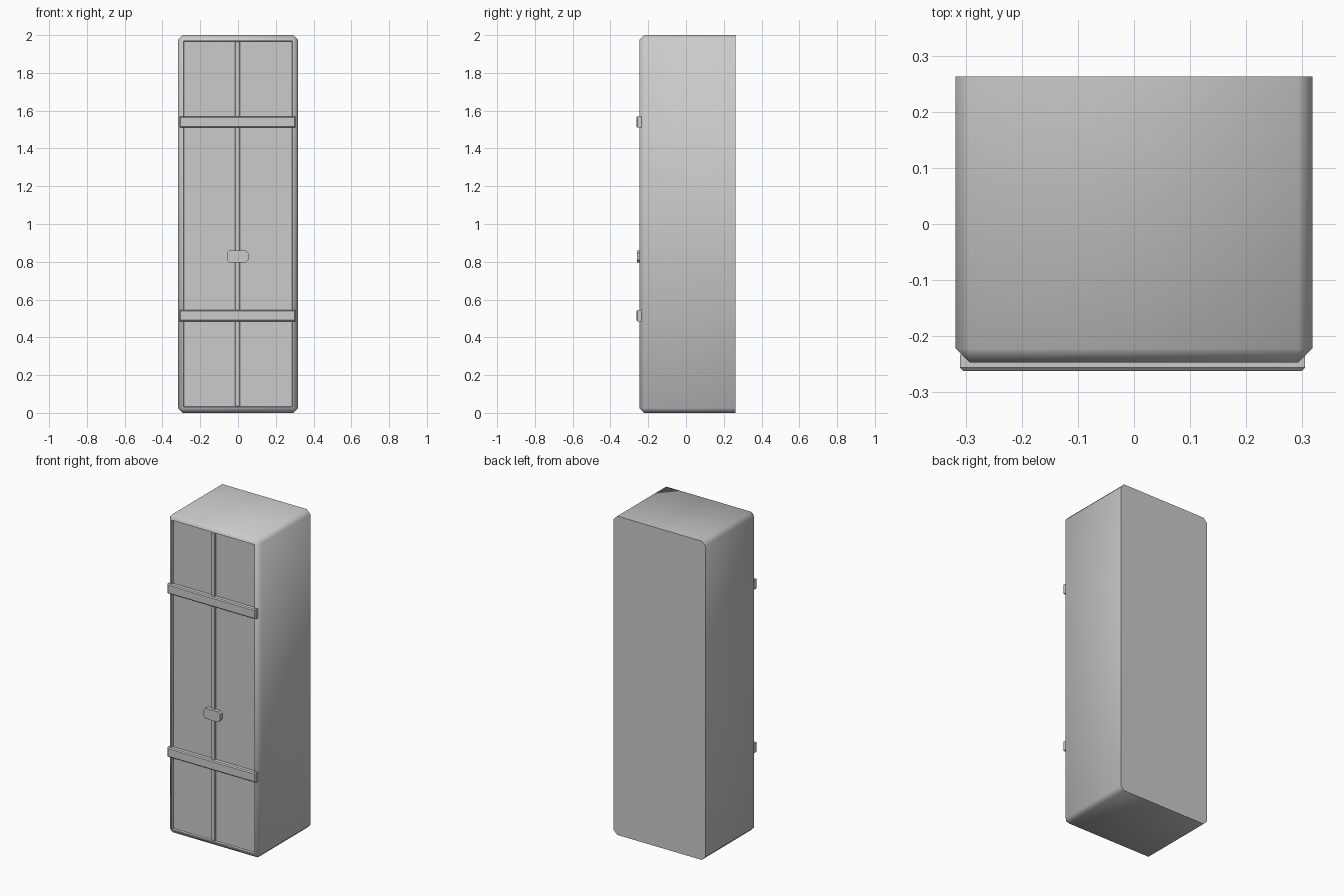
import bpy, bmesh
from mathutils import Vector

if "Cube" in bpy.data.objects:
    bpy.data.objects.remove(bpy.data.objects["Cube"])


def box_bmesh(lo, hi):
    bm = bmesh.new()
    bmesh.ops.create_cube(bm, size=1)
    for v in bm.verts:
        v.co = Vector([hi[i] if v.co[i] > 0 else lo[i] for i in range(3)])
    return bm


def finish(bm, name, smooth=None):
    bmesh.ops.recalc_face_normals(bm, faces=bm.faces)
    mesh = bpy.data.meshes.new(name)
    bm.to_mesh(mesh)
    bm.free()
    ob = bpy.data.objects.new(name, mesh)
    bpy.context.collection.objects.link(ob)
    if smooth:
        bpy.ops.object.select_all(action='DESELECT')
        ob.select_set(True)
        bpy.context.view_layer.objects.active = ob
        bpy.ops.object.shade_smooth_by_angle(angle=smooth)
    return ob


def bevel(bm, edges, width):
    bmesh.ops.bevel(bm, geom=edges, offset=width, offset_type='OFFSET',
                    segments=1, profile=0.5, affect='EDGES')


def along_y(e):
    return abs(e.verts[0].co.y - e.verts[1].co.y) > 1e-4


def at_y(e, y):
    return all(abs(v.co.y - y) < 1e-4 for v in e.verts)


FRONT, BACK = -0.247, 0.263

# Cabinet shell: every edge chamfered except the rim of the flat back
bm = box_bmesh((-0.318, FRONT, 0), (0.318, BACK, 2))
bevel(bm, [e for e in bm.edges if not at_y(e, BACK)], 0.025)

# Recessed door area inside a thin front rim
bm.normal_update()
front = min(bm.faces, key=lambda f: f.calc_center_median().y)
bmesh.ops.inset_region(bm, faces=[front], thickness=0.008)
bmesh.ops.inset_region(bm, faces=[front], thickness=0.003)
for v in front.verts:
    v.co.y += 0.013
finish(bm, "cabinet_body", 0.9)

# Centre strip between the two doors
bm = box_bmesh((-0.015, FRONT + 0.003, 0.033), (0.011, -0.23, 1.967))
bevel(bm, [e for e in bm.edges if at_y(e, FRONT + 0.003)], 0.003)
finish(bm, "door_divider")

# Two horizontal straps across the doors
for name, z in (("lower_strap", 0.515), ("upper_strap", 1.54)):
    bm = box_bmesh((-0.31, -0.262, z - 0.03), (0.305, -0.233, z + 0.03))
    bevel(bm, [e for e in bm.edges if at_y(e, -0.262)], 0.006)
    finish(bm, name)

# Handle plate with cut corners
bm = box_bmesh((-0.059, -0.259, 0.795), (0.055, -0.23, 0.86))
bevel(bm, [e for e in bm.edges if along_y(e)], 0.014)
finish(bm, "door_handle")
